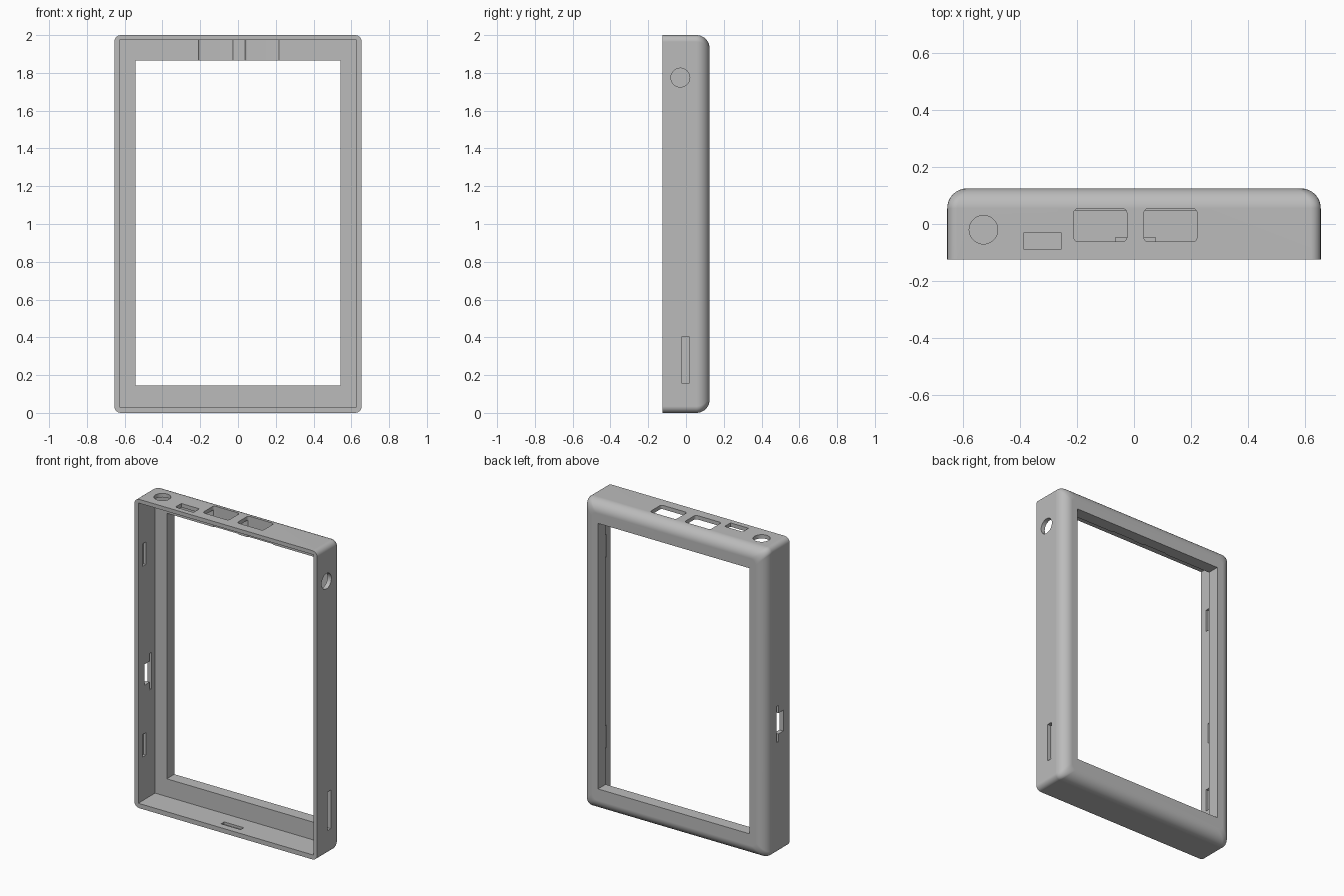
import bpy, bmesh
from math import cos, sin, pi, radians
from mathutils import Matrix, Vector

cube = bpy.data.objects.get("Cube")
if cube:
    bpy.data.objects.remove(cube, do_unlink=True)

HX, HY, WALL = 0.655, 0.125, 0.028      # half width, half depth, wall thickness
CORNER, FILLET, LEDGE = 0.035, 0.07, 0.047

grey = bpy.data.materials.new("case_grey")
grey.use_nodes = True
grey.diffuse_color = (0.5, 0.5, 0.5, 1)
grey.node_tree.nodes["Principled BSDF"].inputs["Base Color"].default_value = (0.5, 0.5, 0.5, 1)


def rounded_rect(hw, hh, r, steps=6):
    """Counter-clockwise 2D outline with rounded corners."""
    pts = []
    for q, (sx, sy) in enumerate([(1, 1), (-1, 1), (-1, -1), (1, -1)]):
        for i in range(steps + 1):
            a = (q + i / steps) * pi / 2
            pts.append((sx * (hw - r) + r * cos(a), sy * (hh - r) + r * sin(a)))
    return pts


def loft(name, rings):
    """Solid through a list of equal point rings, capped at both ends."""
    bm = bmesh.new()
    loops = [[bm.verts.new(p) for p in ring] for ring in rings]
    for a, b in zip(loops, loops[1:]):
        for i in range(len(a)):
            j = (i + 1) % len(a)
            bm.faces.new((a[i], a[j], b[j], b[i]))
    bm.faces.new(loops[0])
    bm.faces.new(loops[-1])
    bmesh.ops.recalc_face_normals(bm, faces=bm.faces)
    mesh = bpy.data.meshes.new(name)
    bm.to_mesh(mesh)
    bm.free()
    mesh.materials.append(grey)
    obj = bpy.data.objects.new(name, mesh)
    bpy.context.collection.objects.link(obj)
    return obj


def cut(tool):
    """Subtract a helper solid from the case, then discard it."""
    tool.hide_render = True
    mod = case.modifiers.new("cut", 'BOOLEAN')
    mod.operation, mod.solver, mod.object = 'DIFFERENCE', 'EXACT', tool
    bpy.ops.object.modifier_apply(modifier=mod.name)
    bpy.data.objects.remove(tool, do_unlink=True)


def cut_box(x0, x1, y0, y1, z0, z1):
    cut(loft("box_cutter", [[(x0, y0, z), (x1, y0, z), (x1, y1, z), (x0, y1, z)]
                            for z in (z0, z1)]))


def cut_round(center, axis, radius, length=0.12):
    bm_rot = Vector((0, 0, 1)).rotation_difference(Vector(axis)).to_matrix().to_4x4()
    place = Matrix.Translation(center) @ bm_rot
    circle = [(radius * cos(2 * pi * i / 40), radius * sin(2 * pi * i / 40)) for i in range(40)]
    cut(loft("round_cutter", [[place @ Vector((x, y, z)) for x, y in circle]
                              for z in (-length / 2, length / 2)]))


# Outer shell with a rolled back edge
levels = [(0, -HY)]
for k in range(13):
    a = k / 12 * pi / 2
    levels.append((FILLET * (1 - cos(a)), HY - FILLET * (1 - sin(a))))
case = loft("display_case", [[(x, y, z + 1) for x, z in rounded_rect(HX - d, 1 - d, CORNER)]
                             for d, y in levels])
bpy.context.view_layer.objects.active = case
case.select_set(True)

# Open front cavity and screen window
cut_box(-HX + WALL, HX - WALL, -0.3, LEDGE, 0.03, 1.975)
cut_box(-0.543, 0.543, -0.3, 0.3, 0.145, 1.865)

# Two rounded ports on top, notched down through the ledge
for cx in (-0.118, 0.128):
    outline = rounded_rect(0.093, 0.058, 0.015, 4)
    cut(loft("port_cutter", [[(cx + x, y - 0.004, z) for x, y in outline]
                             for z in (1.8, 2.1)]))

# Small port and round socket on top
cut_box(-0.385, -0.256, -0.09, -0.03, 1.92, 2.1)
cut_round((-0.528, -0.02, 2), (0, 0, 1), 0.05)

# Left side: round socket and card slot
cut_round((HX, -0.03, 1.775), (1, 0, 0), 0.05)
cut_box(0.6, 0.7, -0.02, 0.015, 0.155, 0.405)

# Right side: switch opening with a thin slot beside it
cut_box(-0.7, -0.6, -0.06, -0.005, 0.77, 0.905)
cut_box(-0.7, -0.6, -0.01, 0.01, 0.72, 0.955)

# Blind snap recesses inside the side walls and floor
inner = HX - WALL
for side in (-1, 1):
    for z in (0.385, 1.62):
        x0, x1 = sorted((side * (inner - 0.02), side * (inner + 0.016)))
        cut_box(x0, x1, -0.08, -0.048, z - 0.073, z + 0.073)
cut_box(-0.065, 0.075, -0.08, -0.048, 0.014, 0.05)

# Smooth the rolled edge, keep flats flat
bpy.ops.object.shade_smooth_by_angle(angle=radians(30))
normals = case.modifiers.new("flat_normals", 'WEIGHTED_NORMAL')
normals.keep_sharp = True
